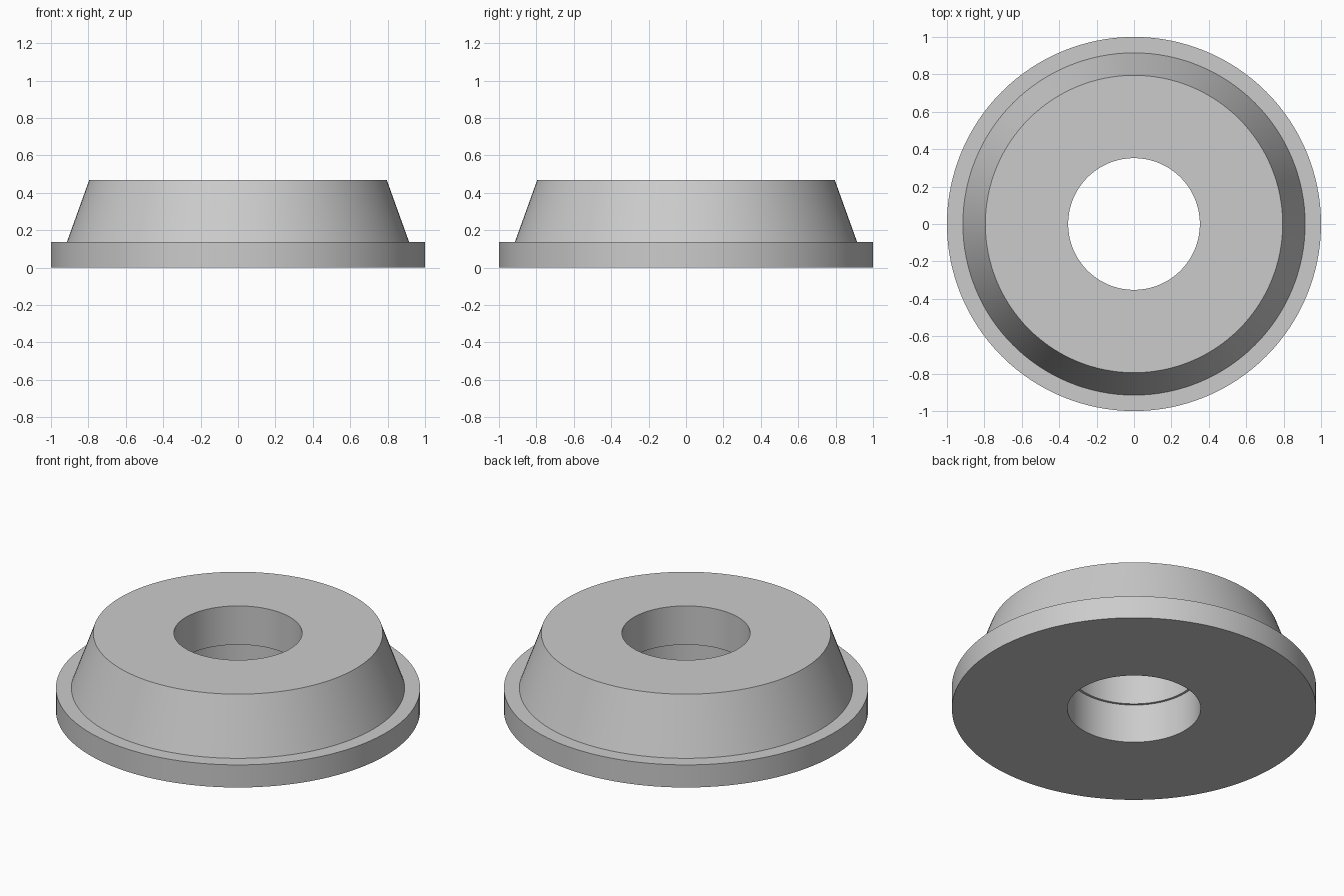
import bpy
import bmesh
import math

old = bpy.data.objects.get("Cube")
if old:
    bpy.data.objects.remove(old, do_unlink=True)

# One plain grey for the whole part
grey = bpy.data.materials.new("light grey")
grey.use_nodes = True
colour = (0.6, 0.6, 0.6, 1)
grey.diffuse_color = colour
grey.node_tree.nodes["Principled BSDF"].inputs["Base Color"].default_value = colour

SIDES = 128
HEIGHT = 0.47
FLANGE_TOP = 0.137
STEP = 0.235       # ledge between the wide lower bore and the narrow upper bore
BORE_LOW = 0.366
BORE_TOP = 0.352

# Closed cross-section as (radius, height)
profile = [
    (BORE_LOW, 0), (1, 0), (1, FLANGE_TOP), (0.915, FLANGE_TOP),
    (0.795, HEIGHT), (BORE_TOP, HEIGHT), (BORE_TOP, STEP), (BORE_LOW, STEP),
]

# Flanged tapered ring, lathed around z
bm = bmesh.new()
verts = [bm.verts.new((r, 0, z)) for r, z in profile]
edges = [bm.edges.new((a, b)) for a, b in zip(verts, verts[1:] + verts[:1])]
bmesh.ops.spin(bm, geom=verts + edges, axis=(0, 0, 1), cent=(0, 0, 0),
               angle=math.tau, steps=SIDES)
bmesh.ops.remove_doubles(bm, verts=bm.verts, dist=0.0001)
bmesh.ops.recalc_face_normals(bm, faces=bm.faces)

mesh = bpy.data.meshes.new("flanged_ring")
bm.to_mesh(mesh)
bm.free()
mesh.materials.append(grey)
ring = bpy.data.objects.new("flanged_ring", mesh)
bpy.context.collection.objects.link(ring)

# Smooth walls, crisp rims
bpy.ops.object.select_all(action="DESELECT")
ring.select_set(True)
bpy.context.view_layer.objects.active = ring
bpy.ops.object.shade_smooth_by_angle(angle=math.radians(15))
